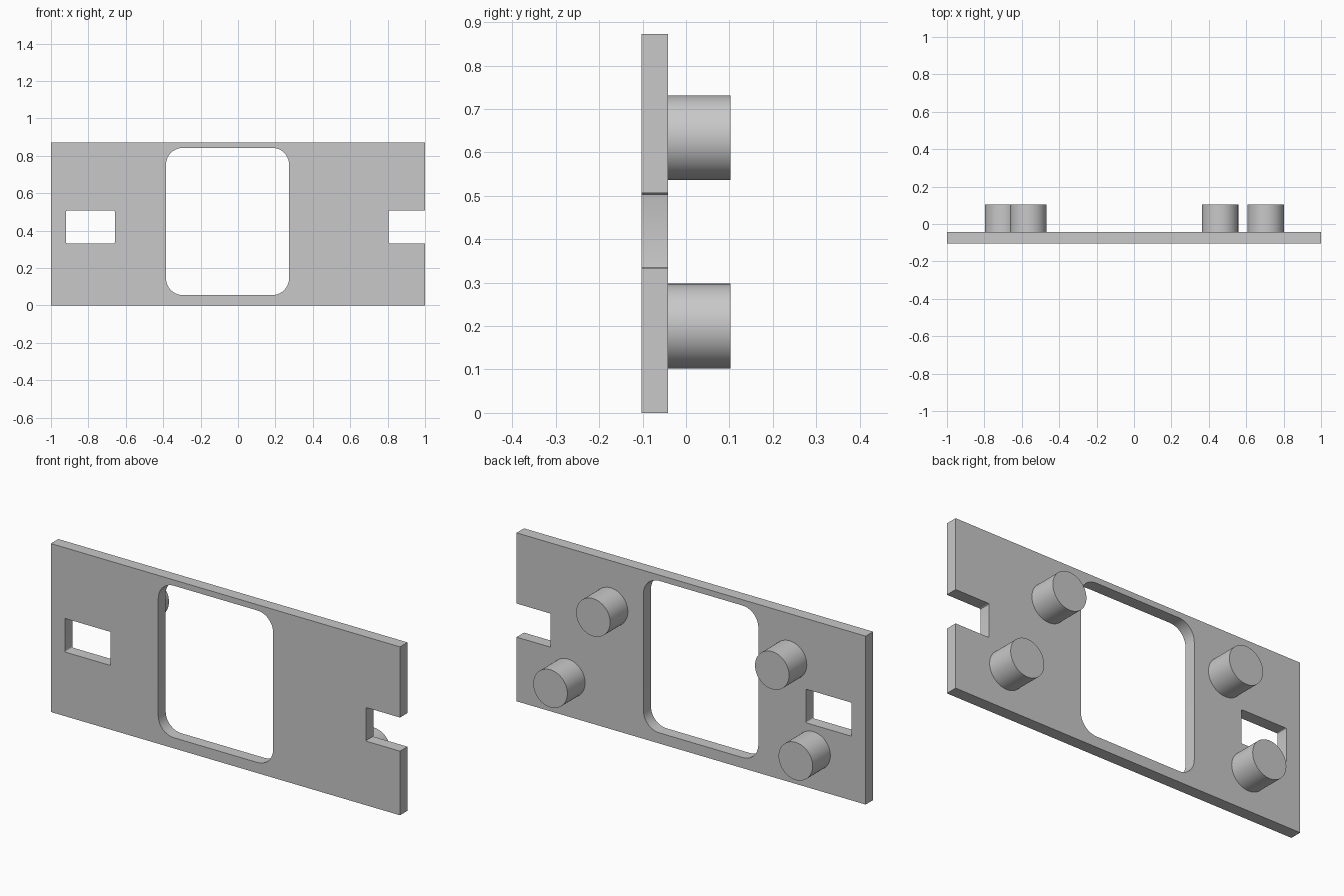
import bpy
import bmesh
from math import radians
from mathutils import Matrix, Vector

default = bpy.data.objects.get("Cube")
if default:
    bpy.data.objects.remove(default, do_unlink=True)

grey = bpy.data.materials.new("light grey")
grey.use_nodes = True
colour = (0.58, 0.58, 0.58, 1)
grey.diffuse_color = colour
grey.node_tree.nodes["Principled BSDF"].inputs["Base Color"].default_value = colour

FRONT, BACK, TIP = -0.103, -0.042, 0.103


def add_object(name, bm):
    mesh = bpy.data.meshes.new(name)
    bm.to_mesh(mesh)
    bm.free()
    mesh.materials.append(grey)
    obj = bpy.data.objects.new(name, mesh)
    bpy.context.collection.objects.link(obj)
    return obj


def activate(obj):
    bpy.ops.object.select_all(action="DESELECT")
    obj.select_set(True)
    bpy.context.view_layer.objects.active = obj


def block(name, x0, x1, z0, z1, y0, y1, radius=0, segments=8):
    """Box whose four edges along y may be rounded."""
    bm = bmesh.new()
    bmesh.ops.create_cube(bm, size=1)
    bmesh.ops.scale(bm, vec=(x1 - x0, y1 - y0, z1 - z0), verts=bm.verts)
    bmesh.ops.translate(bm, vec=((x0 + x1) / 2, (y0 + y1) / 2, (z0 + z1) / 2), verts=bm.verts)
    if radius:
        edges = [e for e in bm.edges
                 if abs((e.verts[0].co - e.verts[1].co).normalized().y) > 0.9]
        bmesh.ops.bevel(bm, geom=edges, offset=radius, segments=segments,
                        profile=0.5, affect="EDGES")
    return add_object(name, bm)


# Flat plate
plate = block("plate", -1, 1, 0, 0.872, FRONT, BACK)

# Openings: central window, side slot and open edge notch
openings = [
    ("window_cutter", -0.385, 0.273, 0.055, 0.842, 0.09, 10),
    ("slot_cutter", -0.92, -0.658, 0.332, 0.506, 0.006, 3),
    ("notch_cutter", 0.805, 1.1, 0.332, 0.506, 0.006, 3),
]
for name, x0, x1, z0, z1, radius, segments in openings:
    cutter = block(name, x0, x1, z0, z1, FRONT - 0.1, BACK + 0.1, radius, segments)
    cutter.hide_render = True
    cut = plate.modifiers.new(name, "BOOLEAN")
    cut.operation = "DIFFERENCE"
    cut.solver = "EXACT"
    cut.object = cutter
    activate(plate)
    bpy.ops.object.modifier_apply(modifier=cut.name)
    bpy.data.objects.remove(cutter, do_unlink=True)
activate(plate)
bpy.ops.object.shade_smooth_by_angle(angle=radians(30))

# Round pegs on the back
pegs = {
    "upper_left_peg": (0.46, 0.634),
    "lower_left_peg": (0.705, 0.2),
    "upper_right_peg": (-0.565, 0.634),
    "lower_right_peg": (-0.7, 0.2),
}
for name, (x, z) in pegs.items():
    bm = bmesh.new()
    place = Matrix.Translation(Vector((x, (BACK + TIP) / 2, z))) @ Matrix.Rotation(radians(90), 4, "X")
    bmesh.ops.create_cone(bm, cap_ends=True, segments=64, radius1=0.0975,
                          radius2=0.0975, depth=TIP - BACK, matrix=place)
    activate(add_object(name, bm))
    bpy.ops.object.shade_smooth_by_angle(angle=radians(30))
